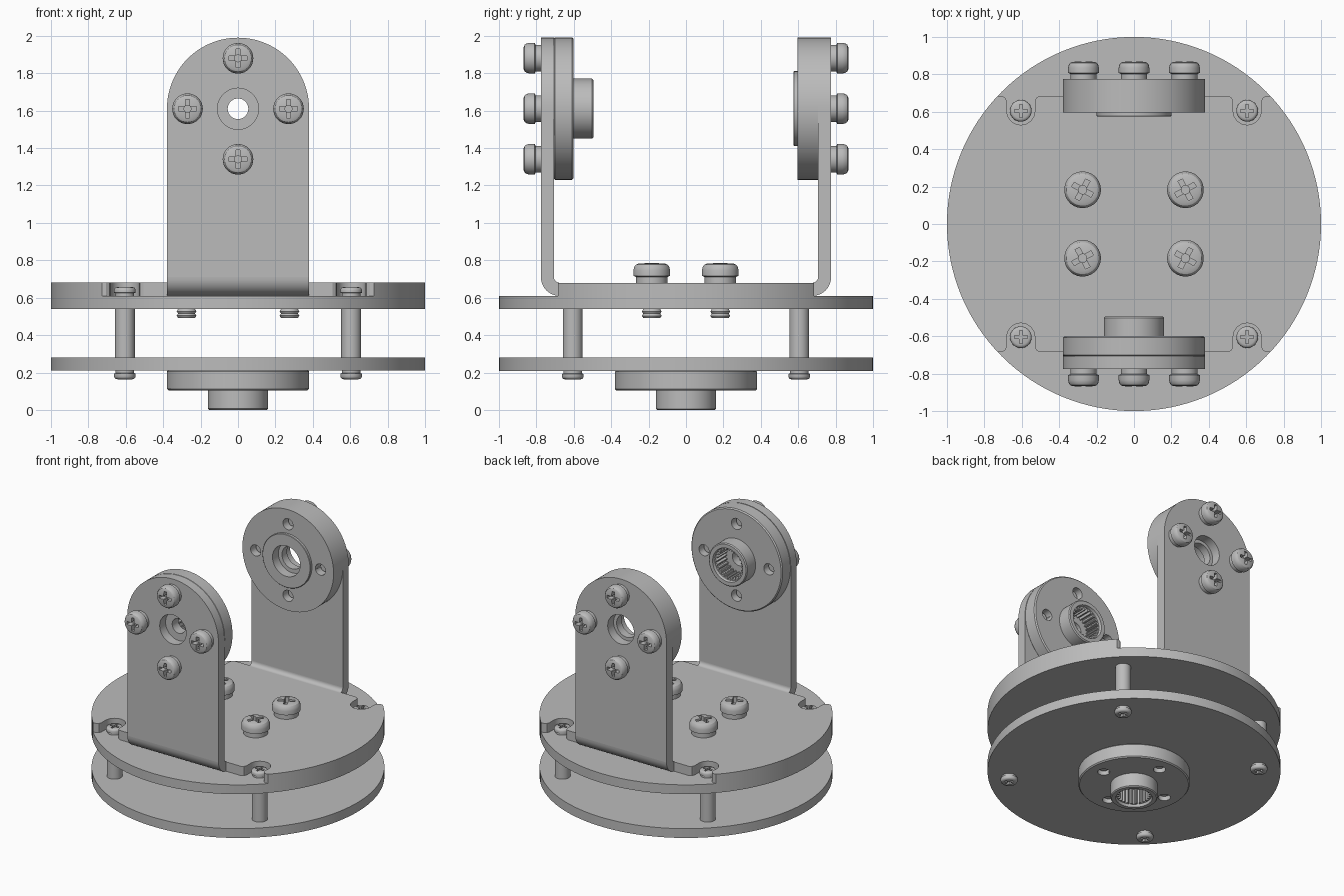
import bpy, bmesh
from math import pi, sin, cos
from mathutils import Matrix

default = bpy.data.objects.get("Cube")
if default:
    bpy.data.objects.remove(default, do_unlink=True)

grey = bpy.data.materials.new("plain_grey")
grey.use_nodes = True
tone = (0.5, 0.5, 0.5, 1)
grey.diffuse_color = tone
grey.node_tree.nodes["Principled BSDF"].inputs["Base Color"].default_value = tone


def finish(name, bm):
    bmesh.ops.recalc_face_normals(bm, faces=bm.faces)
    mesh = bpy.data.meshes.new(name)
    bm.to_mesh(mesh)
    bm.free()
    mesh.materials.append(grey)
    obj = bpy.data.objects.new(name, mesh)
    bpy.context.collection.objects.link(obj)
    return obj


def activate(obj):
    bpy.ops.object.select_all(action='DESELECT')
    obj.select_set(True)
    bpy.context.view_layer.objects.active = obj


def smooth(obj):
    activate(obj)
    bpy.ops.object.shade_smooth_by_angle(angle=pi / 6)
    return obj


def lathe(name, profile, closed=False, segs=96):
    """Turn (radius, height[, tooth depth]) points around z."""
    bm = bmesh.new()
    rings = []
    for r, z, *tooth in profile:
        if r == 0:
            rings.append([bm.verts.new((0, 0, z))] * segs)
            continue
        ring = []
        for j in range(segs):
            rr = r - (tooth[0] if tooth and j % 4 < 2 else 0)
            a = 2 * pi * j / segs
            ring.append(bm.verts.new((rr * cos(a), rr * sin(a), z)))
        rings.append(ring)
    pairs = list(zip(rings, rings[1:]))
    if closed:
        pairs.append((rings[-1], rings[0]))
    for lo, hi in pairs:
        for j in range(segs):
            k = (j + 1) % segs
            bm.faces.new(dict.fromkeys((lo[j], lo[k], hi[k], hi[j])))
    return finish(name, bm)


def disc(name, r, z0, z1, segs=96):
    return lathe(name, [(0, z0), (r, z0), (r, z1), (0, z1)], segs=segs)


def prism(name, points, vector):
    """Extrude a flat outline along a vector."""
    bm = bmesh.new()
    face = bm.faces.new([bm.verts.new(p) for p in points])
    out = bmesh.ops.extrude_face_region(bm, geom=[face])
    moved = [v for v in out["geom"] if isinstance(v, bmesh.types.BMVert)]
    bmesh.ops.translate(bm, verts=moved, vec=vector)
    return finish(name, bm)


def box(name, size, loc):
    bm = bmesh.new()
    bmesh.ops.create_cube(bm, size=1, matrix=Matrix.Translation(loc) @ Matrix.Diagonal((*size, 1)))
    return finish(name, bm)


def cut(obj, cutter, mode='DIFFERENCE'):
    cutter.hide_render = True
    bpy.context.view_layer.update()
    mod = obj.modifiers.new("cut", 'BOOLEAN')
    mod.operation, mod.solver, mod.object = mode, 'EXACT', cutter
    activate(obj)
    bpy.ops.object.modifier_apply(modifier=mod.name)
    bpy.data.objects.remove(cutter, do_unlink=True)


def place(obj, loc, rot=(0, 0, 0)):
    obj.location, obj.rotation_euler = loc, rot
    return obj


def copies(obj, name, spots):
    """Put linked copies at (location, rotation) spots, using the first for the object."""
    for i, (loc, rot) in enumerate(spots):
        part = obj if i == 0 else obj.copy()
        if i:
            bpy.context.collection.objects.link(part)
        part.name = f"{name}_{i + 1}"
        place(part, loc, rot)


def make_screw(name, r, h, shaft, depth):
    """Pan head screw seated at z = 0 with a cross recess and threaded shaft."""
    steps = max(4, round(depth / 0.012))
    thread = [(shaft * (1 if i % 2 else 0.86), -depth + depth * i / steps) for i in range(steps)]
    head = [(.86, 0), (.86, .3), (1, .36), (1, .65), (.96, .82), (.87, .94), (.72, 1)]
    screw = lathe(name, [(0, -depth)] + thread + [(r * a, h * b) for a, b in head] + [(0, h * 1.03)], segs=32)
    for size in ((1.2 * r, .27 * r, h), (.27 * r, 1.2 * r, h)):
        cut(screw, box("recess", size, (0, 0, h * 1.05)))
    cut(screw, disc("recess_centre", .23 * r, .4 * h, 1.5 * h, 16))
    return smooth(screw)


def drill_four(obj, r, dist):
    for k in range(4):
        hole = disc("drill", r, -1, 1, 24)
        cut(obj, place(hole, (dist * cos(k * pi / 2), dist * sin(k * pi / 2), 0)))


AXLE, HOLE, POST = 1.61, 0.27, 0.605
WALL, OUT = 0.705, 0.775

# Round base plates
smooth(disc("lower_plate", 1, 0.21, 0.28, 128))
smooth(disc("upper_plate", 1, 0.54, 0.61, 128))

# Bracket floor: round plate trimmed front and back, notched around the post screws
floor = disc("bracket_floor", 1, 0.61, 0.68, 128)
cut(floor, box("trim", (3, 1.37, 1), (0, 0, 0.6)), 'INTERSECT')
for sx in (-1, 1):
    for sy in (-1, 1):
        arc = [(0.075 * cos(a), 0.075 * sin(a)) for a in (pi + pi * i / 16 for i in range(17))]
        outline = arc + [(.075, .05), (.082, .068), (.1, .08), (.1, .2),
                         (-.1, .2), (-.1, .08), (-.082, .068), (-.075, .05)]
        notch = prism("notch", [(sx * POST + x, sy * (POST + y), 0.5) for x, y in outline], (0, 0, 0.4))
        cut(floor, notch)
smooth(floor)

# Bracket walls with rounded tops and curved bends at the foot
for side, s in (("front", -1), ("back", 1)):
    top = [(0.38 * cos(pi * i / 48), AXLE + 0.38 * sin(pi * i / 48)) for i in range(49)]
    outline = [(-0.38, 0.71), (0.38, 0.71)] + top
    wall = prism(side + "_wall", [(x, s * WALL, z) for x, z in outline], (0, s * (OUT - WALL), 0))
    bore = disc("bore", 0.11, -2, 2, 64)
    cut(wall, place(bore, (0, 0, AXLE), (pi / 2, 0, 0)))
    smooth(wall)
    angles = [pi / 2 * i / 10 for i in range(11)]
    bend = [(0.675 + 0.1 * cos(a), 0.71 - 0.1 * sin(a)) for a in angles]
    bend += [(0.675 + 0.03 * cos(a), 0.71 - 0.03 * sin(a)) for a in reversed(angles)]
    smooth(prism(side + "_bend", [(-0.38, s * y, z) for y, z in bend], (0.76, 0, 0)))

# Splined hubs: flange, boss and toothed socket
hub = lathe("splined_hub", [
    (.055, 0), (.375, 0), (.38, .005), (.38, .097), (.372, .105), (.16, .105), (.16, .203), (.153, .21),
    (.125, .21), (.12, .19), (.118, .19, .018), (.118, .075, .018), (.055, .075)], closed=True)
drill_four(hub, 0.042, HOLE)
smooth(hub)
copies(hub, "splined_hub", [((0, -WALL, AXLE), (-pi / 2, 0, 0)), ((0, 0, 0.21), (pi, 0, 0))])

# Plain bearing hub on the back wall
bearing = lathe("bearing_hub", [
    (.085, 0), (.38, 0), (.38, .11), (.2, .11), (.2, .127), (.197, .13),
    (.115, .13), (.115, .06), (.085, .06)], closed=True)
drill_four(bearing, 0.042, HOLE)
smooth(place(bearing, (0, WALL, AXLE), (pi / 2, 0, 0)))

# Screws holding the hubs to the walls
ring = [(HOLE, 0), (0, HOLE), (-HOLE, 0), (0, -HOLE)]
spots = [((x, s * OUT, AXLE + z), (-s * pi / 2, 0, 0)) for s in (-1, 1) for x, z in ring]
copies(make_screw("wall_screw", 0.082, 0.092, 0.038, 0.13), "wall_screw", spots)

# Screws through the bracket floor
spots = [((0.275 * sx, 0.183 * sy, 0.68), (0, 0, 0.5 * sx * sy)) for sx in (-1, 1) for sy in (-1, 1)]
copies(make_screw("floor_screw", 0.098, 0.103, 0.053, 0.188), "floor_screw", spots)

# Screw tips inside the lower hub
spots = [((x, y, 0.21), (pi, 0, 0)) for x, y in ring]
tip = smooth(lathe("hub_screw_tip", [(0, 0), (.036, 0), (.036, .075), (.03, .08), (0, .08)], segs=24))
copies(tip, "hub_screw_tip", spots)

# Spacer posts and their end screws
corners = [(sx * POST, sy * POST) for sx in (-1, 1) for sy in (-1, 1)]
post = smooth(disc("spacer_post", 0.053, 0.28, 0.54, 32))
copies(post, "spacer_post", [((x, y, 0), (0, 0, 0)) for x, y in corners])
spots = [((x, y, 0.61), (0, 0, 0)) for x, y in corners] + [((x, y, 0.21), (pi, 0, 0)) for x, y in corners]
copies(make_screw("post_screw", 0.058, 0.046, 0.03, 0.06), "post_screw", spots)
